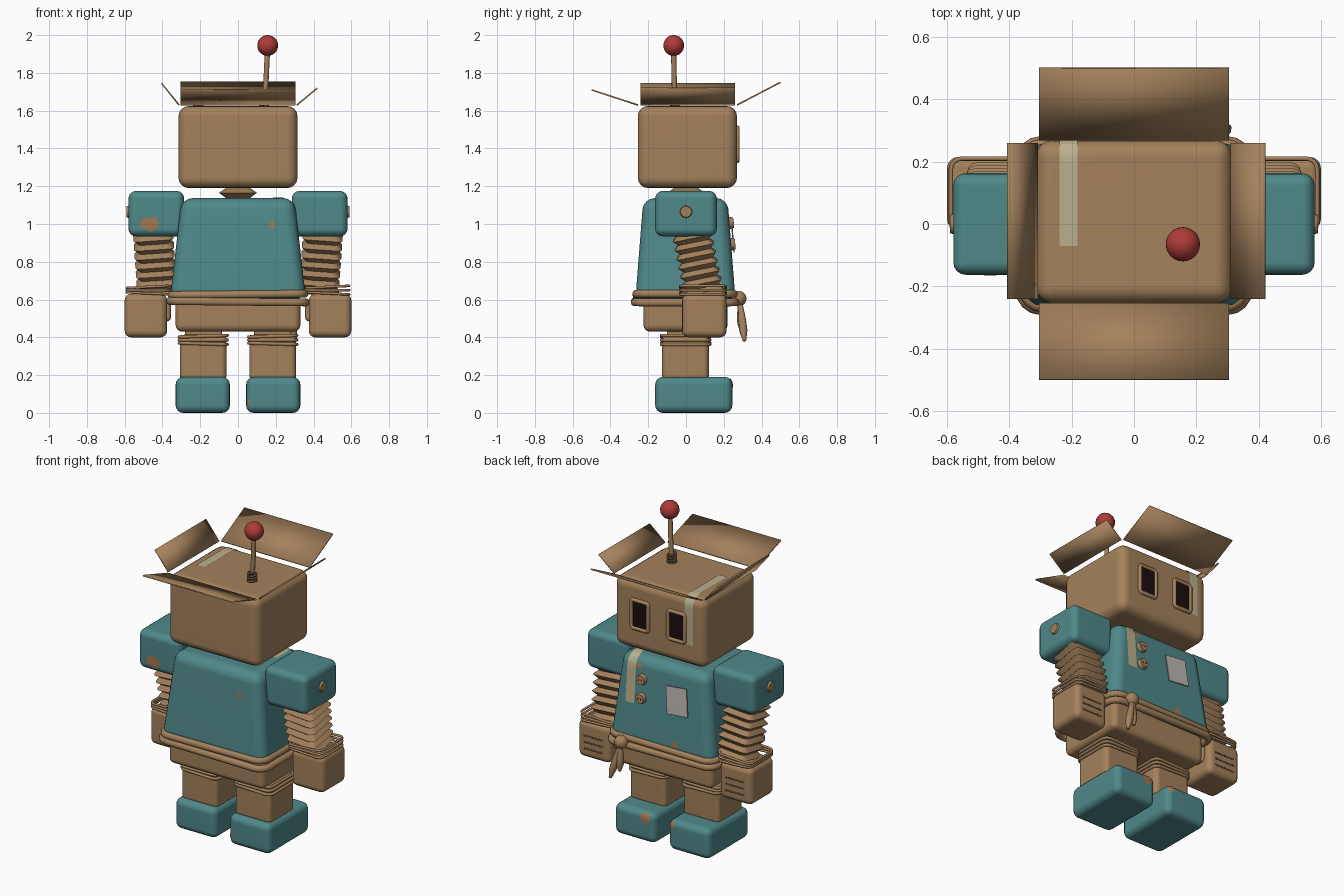
import bpy, bmesh, math, random
from mathutils import Vector, Matrix

random.seed(4)
if "Cube" in bpy.data.objects:
    bpy.data.objects.remove(bpy.data.objects["Cube"])


def material(name, *rgb):
    m = bpy.data.materials.new(name)
    m.use_nodes = True
    m.diffuse_color = (*rgb, 1)
    bsdf = m.node_tree.nodes["Principled BSDF"]
    bsdf.inputs["Base Color"].default_value = (*rgb, 1)
    bsdf.inputs["Roughness"].default_value = 0.7
    return m


CARD = material("cardboard tan", 0.37, 0.22, 0.107)
TEAL = material("worn teal", 0.08, 0.25, 0.255)
RED = material("bulb red", 0.42, 0.045, 0.04)
CREAM = material("tape cream", 0.5, 0.43, 0.27)
PAPER = material("paper grey", 0.5, 0.47, 0.44)
DARK = material("eye black", 0.012, 0.004, 0.004)
BROWN = material("groove brown", 0.13, 0.075, 0.038)
RUST = material("bare patch brown", 0.36, 0.19, 0.085)


def add(name, data, mat):
    ob = bpy.data.objects.new(name, data)
    bpy.context.scene.collection.objects.link(ob)
    data.materials.append(mat)
    return ob


def finish(name, bm, mat, angle=35):
    """Turn a bmesh into a smooth object with sharp creases kept."""
    bmesh.ops.recalc_face_normals(bm, faces=bm.faces)
    me = bpy.data.meshes.new(name)
    bm.to_mesh(me)
    bm.free()
    me.shade_smooth()
    me.set_sharp_from_angle(angle=math.radians(angle))
    return add(name, me, mat)


def box(name, lo, hi, mat, bevel=0.04, taper=(1, 1)):
    """Rounded box between two corners; taper scales its top."""
    bm = bmesh.new()
    bmesh.ops.create_cube(bm, size=1)
    lo, hi = Vector(lo), Vector(hi)
    for v in bm.verts:
        if v.co.z > 0:
            v.co.x *= taper[0]
            v.co.y *= taper[1]
        v.co = v.co * (hi - lo) + (lo + hi) / 2
    bmesh.ops.bevel(bm, geom=bm.edges[:], offset=bevel, segments=4,
                    profile=0.5, affect='EDGES')
    ob = finish(name, bm, mat)
    ob.modifiers.new("flat sides", 'WEIGHTED_NORMAL').keep_sharp = True
    return ob


def rounded_rect(hx, hy, r, n=4):
    pts = []
    for k, (sx, sy) in enumerate(((1, 1), (-1, 1), (-1, -1), (1, -1))):
        for i in range(n + 1):
            a = (k + i / n) * math.pi / 2
            pts.append((sx * (hx - r) + r * math.cos(a), sy * (hy - r) + r * math.sin(a)))
    return pts


def loft(name, sections, mat, r):
    """Closed stack of rounded squares given as (z, half width)."""
    bm = bmesh.new()
    rings = [[bm.verts.new((x, y, z)) for x, y in rounded_rect(h, h, r)] for z, h in sections]
    for a, b in zip(rings, rings[1:]):
        for i in range(len(a)):
            j = (i + 1) % len(a)
            bm.faces.new((a[i], a[j], b[j], b[i]))
    bm.faces.new(rings[0])
    bm.faces.new(rings[-1])
    return finish(name, bm, mat, 40)


def tube(name, pts, thick, mat, cyclic=False, radii=None):
    cu = bpy.data.curves.new(name, 'CURVE')
    cu.dimensions = '3D'
    cu.bevel_depth, cu.bevel_resolution, cu.use_fill_caps = thick, 3, True
    sp = cu.splines.new('POLY')
    sp.points.add(len(pts) - 1)
    for i, (p, q) in enumerate(zip(sp.points, pts)):
        p.co = (*q, 1)
        p.radius = radii[i] if radii else 1
    sp.use_cyclic_u, sp.use_smooth = cyclic, True
    return add(name, cu, mat)


def ring(name, centre, hx, hy, r, thick, mat, tilt=0.0):
    ob = tube(name, [(x, y, tilt * x) for x, y in rounded_rect(hx, hy, r)], thick, mat, True)
    ob.location = centre
    return ob


def round_part(name, centre, r, depth, axis, mat):
    """Short disc along an axis, or a ball when depth is zero."""
    bm = bmesh.new()
    if depth:
        bmesh.ops.create_cone(bm, cap_ends=True, segments=20, radius1=r, radius2=r * 0.8, depth=depth)
    else:
        bmesh.ops.create_uvsphere(bm, u_segments=24, v_segments=16, radius=r)
    rot = Vector(axis).to_track_quat('Z', 'Y').to_matrix().to_4x4()
    bmesh.ops.transform(bm, matrix=Matrix.Translation(centre) @ rot, verts=bm.verts)
    return finish(name, bm, mat)


def cling(ob, target, offset=0.004):
    m = ob.modifiers.new("cling", 'SHRINKWRAP')
    m.target, m.offset, m.wrap_mode = target, offset, 'ABOVE_SURFACE'


def tape(name, target, x, half, path, mat):
    """Strip following a (y, z) path and clinging to the target."""
    bm = bmesh.new()
    rows = []
    for (y0, z0), (y1, z1) in zip(path, path[1:]):
        for i in range(16):
            t = i / 15
            rows.append([bm.verts.new((x + s, y0 + (y1 - y0) * t, z0 + (z1 - z0) * t))
                         for s in (-half, half)])
    for a, b in zip(rows, rows[1:]):
        bm.faces.new((a[0], a[1], b[1], b[0]))
    bmesh.ops.remove_doubles(bm, verts=bm.verts, dist=0.0005)
    cling(finish(name, bm, mat), target)


def patch(name, target, centre, rx, rz):
    """Ragged worn patch clinging to the target."""
    bm = bmesh.new()
    c, n = Vector(centre), 14
    edge = [random.uniform(0.65, 1.1) for _ in range(n)]
    rings = [[bm.verts.new(c + Vector((rx * e * k * math.cos(i * math.tau / n), 0,
                                       rz * e * k * math.sin(i * math.tau / n))))
              for i, e in enumerate(edge)] for k in (0.3, 0.65, 1)]
    bm.faces.new(rings[0])
    for a, b in zip(rings, rings[1:]):
        for i in range(n):
            bm.faces.new((a[i], a[i - 1], b[i - 1], b[i]))
    cling(finish(name, bm, RUST), target, 0.003)


def flap(name, a, b, c, d):
    bm = bmesh.new()
    bm.faces.new([bm.verts.new(p) for p in (a, b, c, d)])
    s = finish(name, bm, CARD).modifiers.new("thickness", 'SOLIDIFY')
    s.thickness, s.offset = 0.008, 0


# Head with open carton flaps
head = box("head", (-0.315, -0.255, 1.19), (0.315, 0.27, 1.625), CARD, 0.055)
for name, y0, y1, z in (("rear_flap", -0.255, -0.5, 1.71), ("face_flap", 0.27, 0.5, 1.75)):
    flap(name, (-0.305, y0, 1.63), (0.305, y0, 1.63), (0.305, y1, z), (-0.305, y1, z))
for name, x0, x1, z in (("right_flap", -0.312, -0.405, 1.745), ("left_flap", 0.312, 0.42, 1.72)):
    flap(name, (x0, -0.24, 1.63), (x0, 0.26, 1.63), (x1, 0.26, z), (x1, -0.24, z))
for x in (-0.127, 0.127):
    box("eye_screen", (x - 0.052, 0.266, 1.342), (x + 0.052, 0.275, 1.502), DARK, 0.003)
    rim = ring("eye_frame", (x, 0.273, 1.422), 0.058, 0.087, 0.015, 0.012, CARD)
    rim.rotation_euler.x = math.pi / 2
tape("head_tape", head, -0.21, 0.029, ((-0.07, 1.63), (0.275, 1.63), (0.275, 1.33)), CREAM)

# Antenna
tube("antenna_rod", [(0.138, -0.06, 1.61), (0.148, -0.062, 1.75), (0.156, -0.066, 1.92)], 0.014, CARD)
tube("antenna_spring", [(0.14 + 0.024 * math.cos(i * 0.5), -0.06 + 0.024 * math.sin(i * 0.5),
                         1.62 + i * 0.0013) for i in range(50)], 0.006, BROWN)
round_part("antenna_bulb", (0.157, -0.065, 1.945), 0.055, 0, (0, 0, 1), RED)

# Neck and torso
loft("neck", ((1.1, 0.1), (1.135, 0.06), (1.165, 0.1), (1.2, 0.05)), CARD, 0.03)
torso = box("torso", (-0.36, -0.268, 0.6), (0.36, 0.262, 1.137), TEAL, 0.06, (0.83, 0.84))
box("pelvis", (-0.33, -0.225, 0.43), (0.33, 0.22, 0.61), CARD, 0.035)
tape("chest_tape", torso, 0.215, 0.03, ((0.03, 1.15), (0.225, 1.15), (0.26, 0.85)), CREAM)
paper = box("chest_paper", (-0.072, -0.003, -0.085), (0.072, 0.003, 0.085), PAPER, 0.002)
paper.location, paper.rotation_euler = (-0.11, 0.247, 0.94), (0.08, 0.1, 0)
for z, y in ((1.006, 0.24), (0.893, 0.249)):
    round_part("chest_button", (0.14, y, z), 0.034, 0.024, (0, 1, 0.08), CARD)
    for s in (-1, 1):
        round_part("button_hole", (0.14 + s * 0.01, y + 0.011, z), 0.005, 0.006, (0, 1, 0), DARK)

# Rope belt with knot and loose ends
for z, tilt, grow in ((0.627, 0.01, 0), (0.588, -0.01, 0.008)):
    ring("belt_rope", (0, -0.005, z), 0.352 + grow, 0.258 + grow, 0.06, 0.021, CARD, tilt)
round_part("belt_knot", (0.25, 0.28, 0.605), 0.04, 0, (0, 0, 1), CARD)
for x, y, z in ((0.305, 0.31, 0.38), (0.25, 0.295, 0.43)):
    k = Vector((0.25, 0.285, 0.6))
    tube("belt_end", [k.lerp(Vector((x, y, z)), t / 4) for t in range(5)], 0.022, CARD,
         radii=[0.5, 0.7, 0.95, 1, 0.4])

# Arms and legs, one of each per side
for s, side in ((-1, "right"), (1, "left")):
    def sbox(name, x0, x1, y0, y1, z0, z1, mat, bevel):
        return box(f"{side}_{name}", (min(s * x0, s * x1), y0, z0),
                   (max(s * x0, s * x1), y1, z1), mat, bevel)

    shoulder = sbox("shoulder", 0.285, 0.58, -0.163, 0.163, 0.935, 1.175, TEAL, 0.04)
    round_part(f"{side}_shoulder_bolt", (s * 0.581, 0, 1.065), 0.036, 0.02, (s, 0, 0), CARD)
    folds = [(-i * 0.0245, 0.106 if i % 2 else 0.082) for i in range(14)]
    arm = loft(f"{side}_arm_bellows", folds, CARD, 0.03)
    arm.location, arm.rotation_euler = (s * 0.45, 0.03, 0.955), (0.2, s * 0.07, 0)
    for i in range(3):
        ring(f"{side}_wrist_cord", (s * 0.475, 0.09, 0.633 + i * 0.017), 0.113, 0.12, 0.035,
             0.007, CARD, 0.05 * (i - 1))
    sbox("hand", 0.375, 0.6, -0.02, 0.215, 0.4, 0.63, CARD, 0.035)
    sbox("thumb", 0.355, 0.41, 0.09, 0.17, 0.485, 0.6, CARD, 0.02)
    for z in (0.46, 0.5, 0.54):
        sbox("finger_groove", 0.42, 0.555, 0.21, 0.217, z - 0.005, z + 0.005, BROWN, 0.002)
    sbox("leg", 0.06, 0.308, -0.127, 0.122, 0.17, 0.415, CARD, 0.03)
    sbox("hip", 0.085, 0.28, -0.1, 0.095, 0.38, 0.45, CARD, 0.01)
    for i in range(3):
        ring(f"{side}_leg_cord", (s * 0.184, -0.002, 0.366 + i * 0.02), 0.127, 0.128, 0.035,
             0.009, CARD, 0.03 * (i - 1))
    foot = sbox("foot", 0.043, 0.33, -0.163, 0.245, 0, 0.19, TEAL, 0.04)

    # Worn paint
    if s < 0:
        patch("shoulder_wear", shoulder, (-0.46, -0.165, 1.0), 0.055, 0.05)
        patch("right_toe_wear", foot, (-0.07, 0.24, 0.165), 0.025, 0.03)
    else:
        patch("left_toe_wear", foot, (0.11, 0.245, 0.16), 0.04, 0.04)
        patch("left_heel_wear", foot, (0.055, -0.165, 0.06), 0.016, 0.016)
patch("back_wear", torso, (0.18, -0.24, 0.995), 0.016, 0.025)
patch("chest_wear", torso, (-0.1, 0.265, 0.67), 0.025, 0.025)
patch("collar_wear", torso, (0.165, 0.225, 1.08), 0.025, 0.02)
